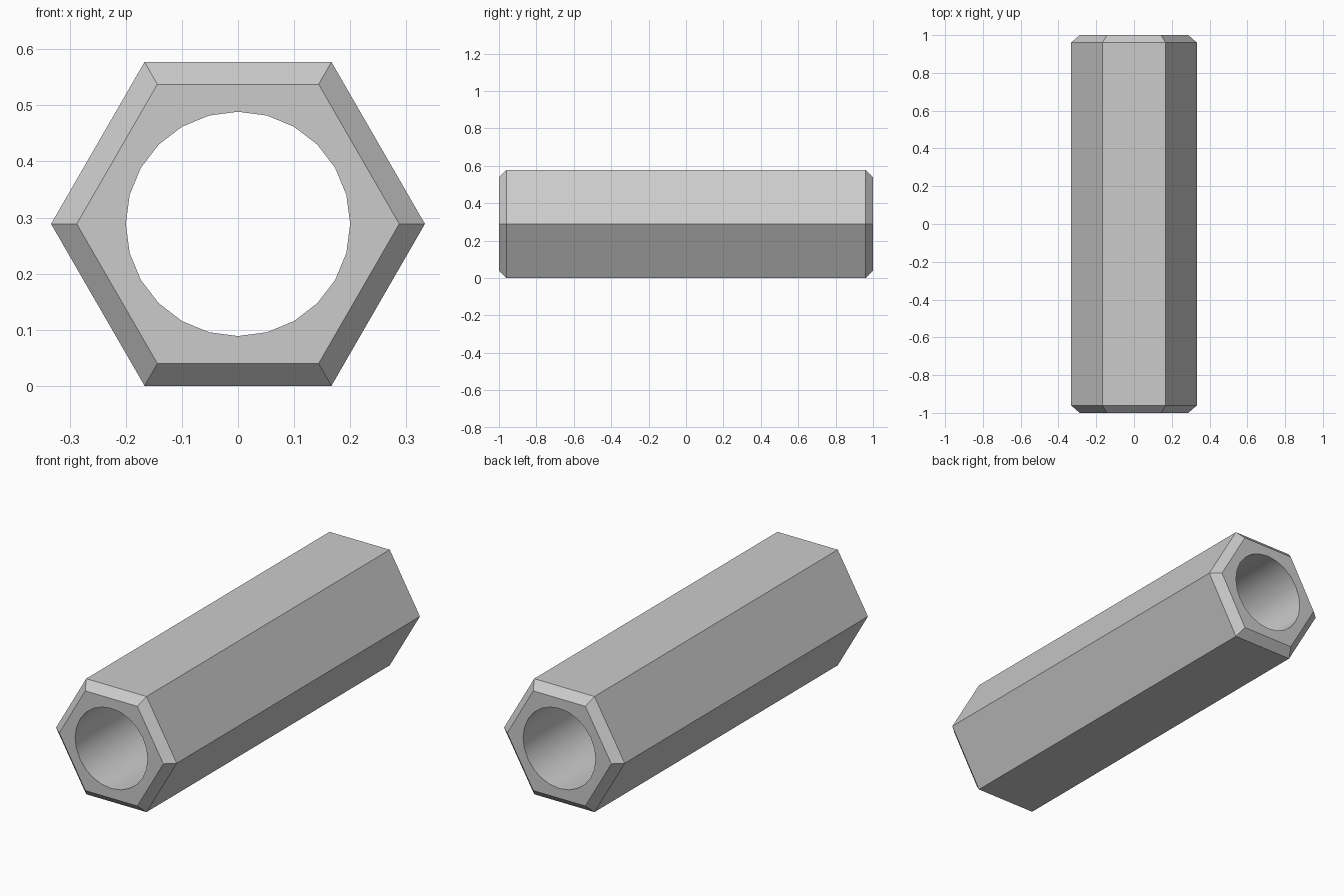
import bpy, bmesh
from math import cos, sin, tau

if "Cube" in bpy.data.objects:
    bpy.data.objects.remove(bpy.data.objects["Cube"])

R, R_END, BORE = 1 / 3, 0.2875, 0.2     # hex corner radius, chamfered end radius, hole radius
HALF, CHAMFER = 1.0, 0.04
CZ = R * cos(tau / 12)                  # axis height so a flat rests on z = 0

bm = bmesh.new()


def ring(radius, y, n):
    return [bm.verts.new((radius * cos(tau * i / n), y, CZ + radius * sin(tau * i / n)))
            for i in range(n)]


def bridge(a, b, smooth=False):
    n = len(a)
    for i in range(n):
        j = (i + 1) % n
        bm.faces.new((a[i], a[j], b[j], b[i])).smooth = smooth


# Outer hexagonal body with chamfered ends
hexes = [ring(r, y, 6) for r, y in ((R_END, -HALF), (R, -HALF + CHAMFER),
                                    (R, HALF - CHAMFER), (R_END, HALF))]
for a, b in zip(hexes, hexes[1:]):
    bridge(a, b)

# Smooth through-hole
bores = [ring(BORE, y, 24) for y in (-HALF, HALF)]
bridge(*bores, smooth=True)

# Flat end faces between hexagon and hole, one per hexagon side
for outer, inner in ((hexes[0], bores[0]), (hexes[-1], bores[1])):
    for i in range(6):
        arc = [inner[(4 * i + k) % 24] for k in range(5)]
        bm.faces.new([outer[(i + 1) % 6], outer[i]] + arc)

bmesh.ops.recalc_face_normals(bm, faces=bm.faces)
# Keep the hole rims crisp
for e in bm.edges:
    if len({f.smooth for f in e.link_faces}) == 2:
        e.smooth = False

mesh = bpy.data.meshes.new("hex_sleeve")
bm.to_mesh(mesh)
bm.free()
bpy.context.collection.objects.link(bpy.data.objects.new("hex_sleeve", mesh))
